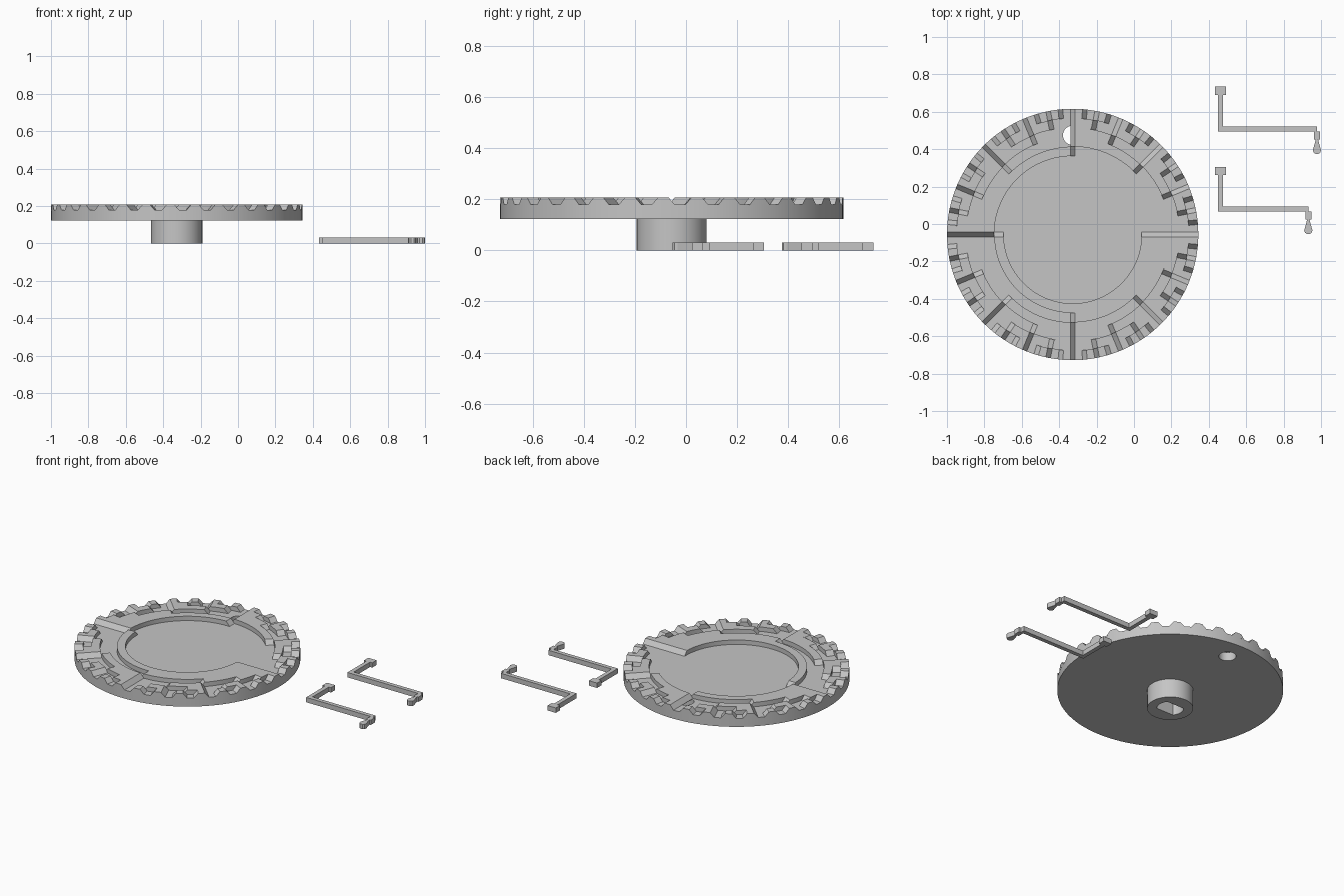
import bpy, bmesh, math
from math import sin, cos, pi

cube = bpy.data.objects.get("Cube")
if cube:
    bpy.data.objects.remove(cube, do_unlink=True)

CX, CY = -0.328, -0.056            # wheel centre
R = 0.672                          # wheel radius
UNDER, LOW, HIGH = 0.123, 0.179, 0.208
TRACKS, INNER = 6, 0.369
SIDES = 128
STEP = 2 * pi / SIDES
RAMP = 0.0125                      # half the run of each ramp

grey = bpy.data.materials.new("plain grey")
grey.use_nodes = True
colour = (0.56, 0.56, 0.56, 1)
grey.diffuse_color = colour
grey.node_tree.nodes["Principled BSDF"].inputs["Base Color"].default_value = colour


def add_object(name, bm):
    bmesh.ops.recalc_face_normals(bm, faces=bm.faces)
    mesh = bpy.data.meshes.new(name)
    bm.to_mesh(mesh)
    bm.free()
    mesh.materials.append(grey)
    ob = bpy.data.objects.new(name, mesh)
    bpy.context.collection.objects.link(ob)
    return ob


def activate(ob):
    bpy.ops.object.select_all(action='DESELECT')
    ob.select_set(True)
    bpy.context.view_layer.objects.active = ob


def smooth(ob):
    activate(ob)
    bpy.ops.object.shade_smooth_by_angle(angle=math.radians(30))


def extrude_outline(bm, points, z0, z1):
    base = bm.faces.new([bm.verts.new((x, y, z0)) for x, y in points])
    top = bmesh.ops.extrude_face_region(bm, geom=[base], use_keep_orig=True)["geom"]
    for v in top:
        if isinstance(v, bmesh.types.BMVert):
            v.co.z = z1


def prism(name, points, z0, z1):
    bm = bmesh.new()
    extrude_outline(bm, points, z0, z1)
    return add_object(name, bm)


def circle(x, y, r, n, half_width=None):
    """Round outline, with flats at +-half_width in y if given."""
    limit = half_width or r
    pts = [(r * cos(2 * pi * i / n), r * sin(2 * pi * i / n)) for i in range(n)]
    if half_width:
        a = math.asin(limit / r)
        arc = [-a + 2 * a * i / 12 for i in range(13)]
        pts = [(r * cos(t), r * sin(t)) for t in arc + [t + pi for t in arc]]
    return [(x + px, y + py) for px, py in pts]


def cut(ob, cutter):
    cutter.hide_render = True
    mod = ob.modifiers.new("cut", 'BOOLEAN')
    mod.operation = 'DIFFERENCE'
    mod.solver = 'EXACT'
    mod.object = cutter
    activate(ob)
    bpy.ops.object.modifier_apply(modifier=mod.name)
    bpy.data.objects.remove(cutter, do_unlink=True)


# Base disc with a round index hole
disc = prism("base_disc", circle(CX, CY, R, SIDES), UNDER, LOW)
cut(disc, prism("hole_cutter", circle(CX, CY + 0.53, 0.052, 32), 0.05, 0.3))
smooth(disc)

# Hub below the disc with a double-flat shaft bore
hub = prism("hub", circle(CX, CY, 0.137, 64), 0, UNDER)
cut(hub, prism("bore_cutter", circle(CX, CY, 0.08, 48, 0.05), -0.1, UNDER - 0.002))
smooth(hub)


# Coded tracks: raised arcs with sloped ends, doubling in count outwards
def add_raised_arc(bm, r0, r1, first, last):
    """Raised arc between two angles given in steps."""
    stations = [(first, -1, LOW), (first, 1, HIGH)]
    stations += [(i, 0, HIGH) for i in range(first + 1, last)]
    stations += [(last, -1, HIGH), (last, 1, LOW)]
    rows = []
    for i, side, top in stations:
        row = []
        for r, z in ((r0, LOW - 0.002), (r1, LOW - 0.002), (r1, top), (r0, top)):
            a = i * STEP + side * RAMP / r
            row.append(bm.verts.new((CX + r * cos(a), CY + r * sin(a), z)))
        rows.append(row)
    for p, q in zip(rows, rows[1:]):
        for k in range(4):
            n = (k + 1) % 4
            bm.faces.new((p[k], p[n], q[n], q[k]))
    bm.faces.new(rows[0])
    bm.faces.new(rows[-1])


width = (R - INNER) / TRACKS
for t in range(TRACKS):
    bm = bmesh.new()
    count = 2 ** t
    span = SIDES // (2 * count)
    for k in range(count):
        first = (2 * k + 1) * span
        add_raised_arc(bm, INNER + t * width, INNER + (t + 1) * width, first, first + span)
    smooth(add_object(f"code_track_{t + 1}", bm))


# Loose follower arms: pad, upright, long arm, neck and teardrop tip
def follower_arm(name, y, tip_x):
    bm = bmesh.new()
    h = 0.032

    def block(x0, x1, y0, y1):
        extrude_outline(bm, [(x0, y0), (x1, y0), (x1, y1), (x0, y1)], 0, h)

    block(0.432, 0.492, y + 0.196, y + 0.24)
    block(0.449, 0.476, y, y + 0.196)
    block(0.476, tip_x + 0.001, y, y + 0.027)
    block(tip_x - 0.016, tip_x + 0.016, y - 0.042, y + 0.001)
    tip = [(0.006, -0.042), (0.022, -0.1), (0.018, -0.112), (0.008, -0.119)]
    outline = [(tip_x + x, y + dy) for x, dy in tip]
    outline += [(tip_x - x, y + dy) for x, dy in reversed(tip)]
    extrude_outline(bm, outline, 0, h)
    add_object(name, bm)


follower_arm("long_follower_arm", 0.494, 0.978)
follower_arm("short_follower_arm", 0.068 - 0.002, 0.932)
